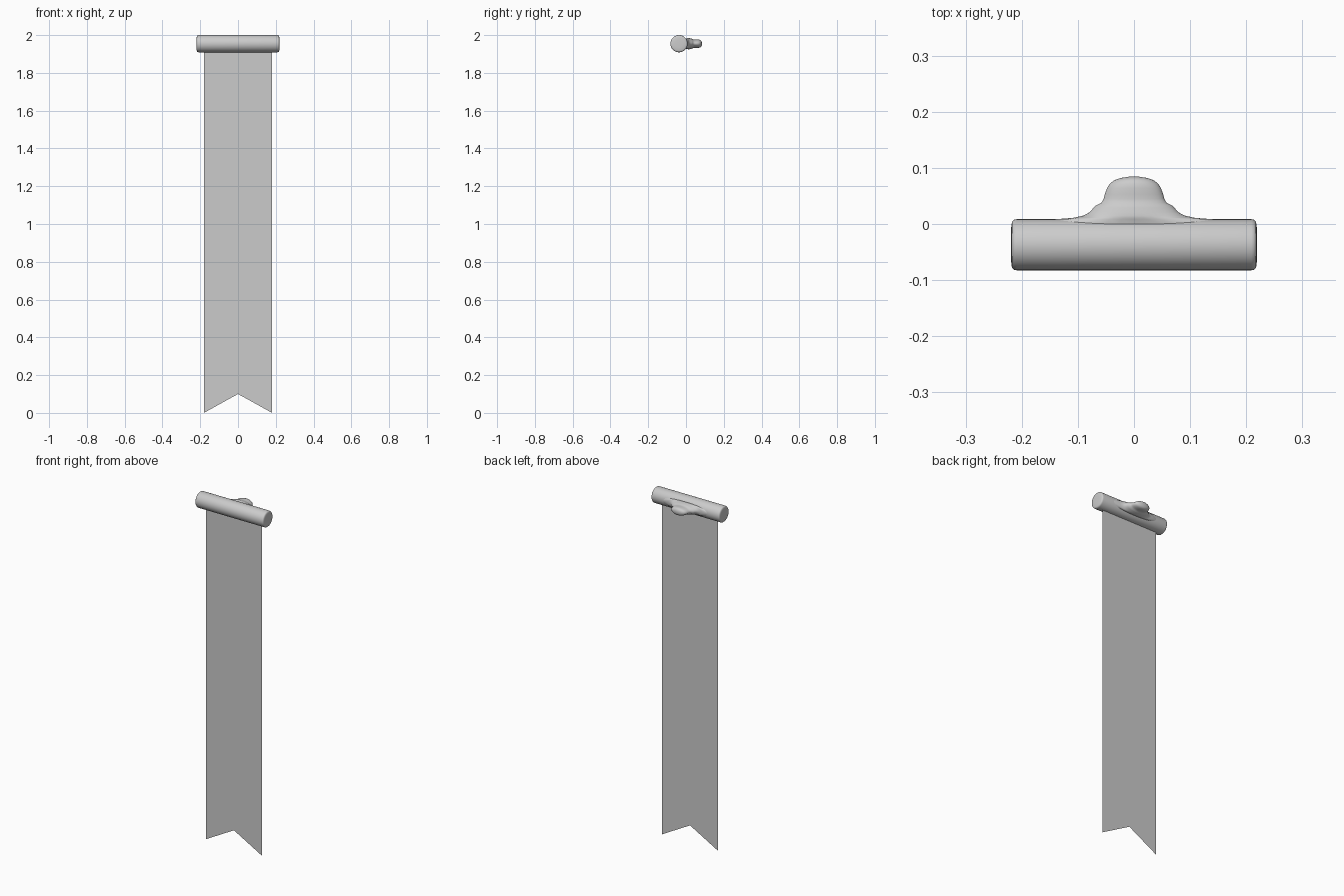
import bpy, math

if "Cube" in bpy.data.objects:
    bpy.data.objects.remove(bpy.data.objects["Cube"])

AXIS_Y, AXIS_Z = -0.037, 1.9545


def make_mesh(name, verts, faces, smooth=True):
    mesh = bpy.data.meshes.new(name)
    mesh.from_pydata(verts, [], faces)
    obj = bpy.data.objects.new(name, mesh)
    bpy.context.collection.objects.link(obj)
    bpy.ops.object.select_all(action='DESELECT')
    obj.select_set(True)
    bpy.context.view_layer.objects.active = obj
    # consistent outward normals
    bpy.ops.object.mode_set(mode='EDIT')
    bpy.ops.mesh.select_all(action='SELECT')
    bpy.ops.mesh.normals_make_consistent(inside=False)
    bpy.ops.object.mode_set(mode='OBJECT')
    if smooth:
        bpy.ops.object.shade_smooth_by_angle(angle=math.radians(50))
    return obj


def loft(name, rings, cap_start=True):
    n = len(rings[0])
    verts = [v for ring in rings for v in ring]
    faces = [(r * n + i, r * n + (i + 1) % n, (r + 1) * n + (i + 1) % n, (r + 1) * n + i)
             for r in range(len(rings) - 1) for i in range(n)]
    faces.append(tuple(range((len(rings) - 1) * n, len(rings) * n)))
    if cap_start:
        faces.append(tuple(reversed(range(n))))
    return make_mesh(name, verts, faces)


def circle(n):
    return [(math.cos(2 * math.pi * i / n), math.sin(2 * math.pi * i / n)) for i in range(n)]


# Horizontal roller with softly rounded rims
half = [(0.209, 0.0455), (0.214, 0.0445), (0.217, 0.0415), (0.2185, 0.036), (0.2195, 0.02)]
profile = [(-x, r) for x, r in reversed(half)] + half
loft("roller", [[(x, AXIS_Y + r * c, AXIS_Z + r * s) for c, s in circle(48)]
                for x, r in profile])

# Rear mounting knob, flaring into the roller: (y, half width, half height)
sections = [(0.000, 0.170, 0.027), (0.0085, 0.140, 0.029), (0.011, 0.108, 0.030),
            (0.015, 0.090, 0.030), (0.021, 0.079, 0.029), (0.029, 0.072, 0.027),
            (0.033, 0.068, 0.026), (0.038, 0.058, 0.023), (0.045, 0.054, 0.022),
            (0.053, 0.052, 0.022), (0.064, 0.048, 0.022), (0.072, 0.043, 0.021),
            (0.078, 0.035, 0.018), (0.082, 0.024, 0.013), (0.0845, 0.008, 0.005)]
loft("mounting_knob", [[(w * c, y, AXIS_Z + h * s) for c, s in circle(40)]
                       for y, w, h in sections], cap_start=False)

# Hanging cloth: a single flat sheet with a swallowtail hem
outline = [(-0.18, 0), (0, 0.10), (0.18, 0), (0.18, 1.93), (0, 1.93), (-0.18, 1.93)]
make_mesh("banner_cloth", [(x, AXIS_Y, z) for x, z in outline],
          [(0, 1, 4, 5), (1, 2, 3, 4)], smooth=False)
